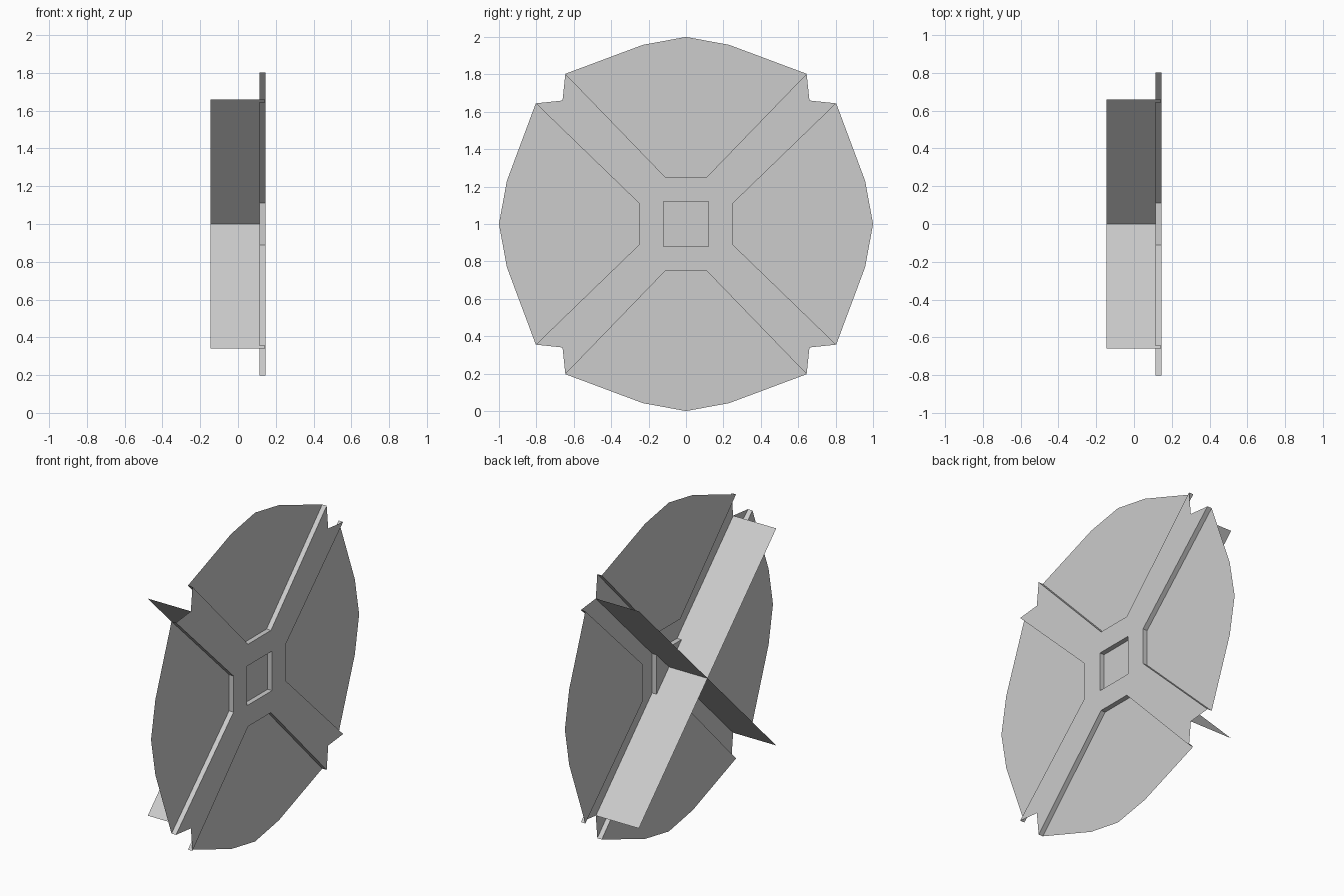
import bpy, bmesh

if "Cube" in bpy.data.objects:
    bpy.data.objects.remove(bpy.data.objects["Cube"])

BACK, FRONT, REAR = 0.115, 0.145, -0.145   # panel level, cross level, blade rear edge

grey = bpy.data.materials.new("plain grey")
grey.diffuse_color = (0.604, 0.604, 0.604, 1)
grey.use_nodes = True
grey.node_tree.nodes["Principled BSDF"].inputs["Base Color"].default_value = grey.diffuse_color


def turn(p, k):
    """Rotate a (x, y, z) point by k quarter turns about the x axis."""
    x, y, z = p
    for _ in range(k):
        y, z = -z, y
    return x, y, z


def make(name, faces, turns=range(4)):
    """Join faces, repeated by quarter turns, into one flat-shaded object."""
    bm = bmesh.new()
    for k in turns:
        for f in faces:
            bm.faces.new([bm.verts.new((x, y, z + 1))
                          for x, y, z in (turn(p, k) for p in f)])
    bmesh.ops.remove_doubles(bm, verts=bm.verts, dist=0.0005)
    me = bpy.data.meshes.new(name)
    bm.to_mesh(me)
    bm.free()
    me.materials.append(grey)
    ob = bpy.data.objects.new(name, me)
    bpy.context.collection.objects.link(ob)


def flat(x, pts):
    return [(x, y, z) for y, z in pts]


def step(a, b):
    """Wall between the panel level and the cross level."""
    return [(BACK, *a), (BACK, *b), (FRONT, *b), (FRONT, *a)]


# Four recessed outer panels
inner_l, inner_r = (-0.11, 0.25), (0.11, 0.25)
tip_l, tip_r = (-0.645, 0.803), (0.645, 0.803)
rim = [tip_r, (0.23, 0.958), (0, 1.0), (-0.23, 0.958), tip_l]
make("outer_panels", [flat(BACK, [inner_l, inner_r] + rim)])

# Step walls around the panels
make("panel_step_walls", [step(tip_l, inner_l), step(inner_l, inner_r), step(inner_r, tip_r)])

# Raised cross: one arm and one filler beside the hub per quarter
h = 0.12
arm = [(h, h), (0.25, 0.11), (0.803, 0.645), (0.66, 0.66), tip_r, inner_r]
make("raised_cross", [flat(FRONT, arm), flat(FRONT, [(-h, h), (h, h), inner_r, inner_l])])

# Square recess at the hub
make("hub_recess_walls", [step((-h, h), (h, h))])
make("hub_recess_floor", [flat(BACK, [(-h, -h), (h, -h), (h, h), (-h, h)])], [0])

# Four diagonal blades behind the cross, notched around the hub recess
e = 0.66
make("diagonal_blades", [[(REAR, 0, 0), (REAR, e, e), (FRONT - 0.001, e, e),
                          (FRONT - 0.001, h, h), (BACK - 0.001, h, h), (BACK - 0.001, 0, 0)]])
